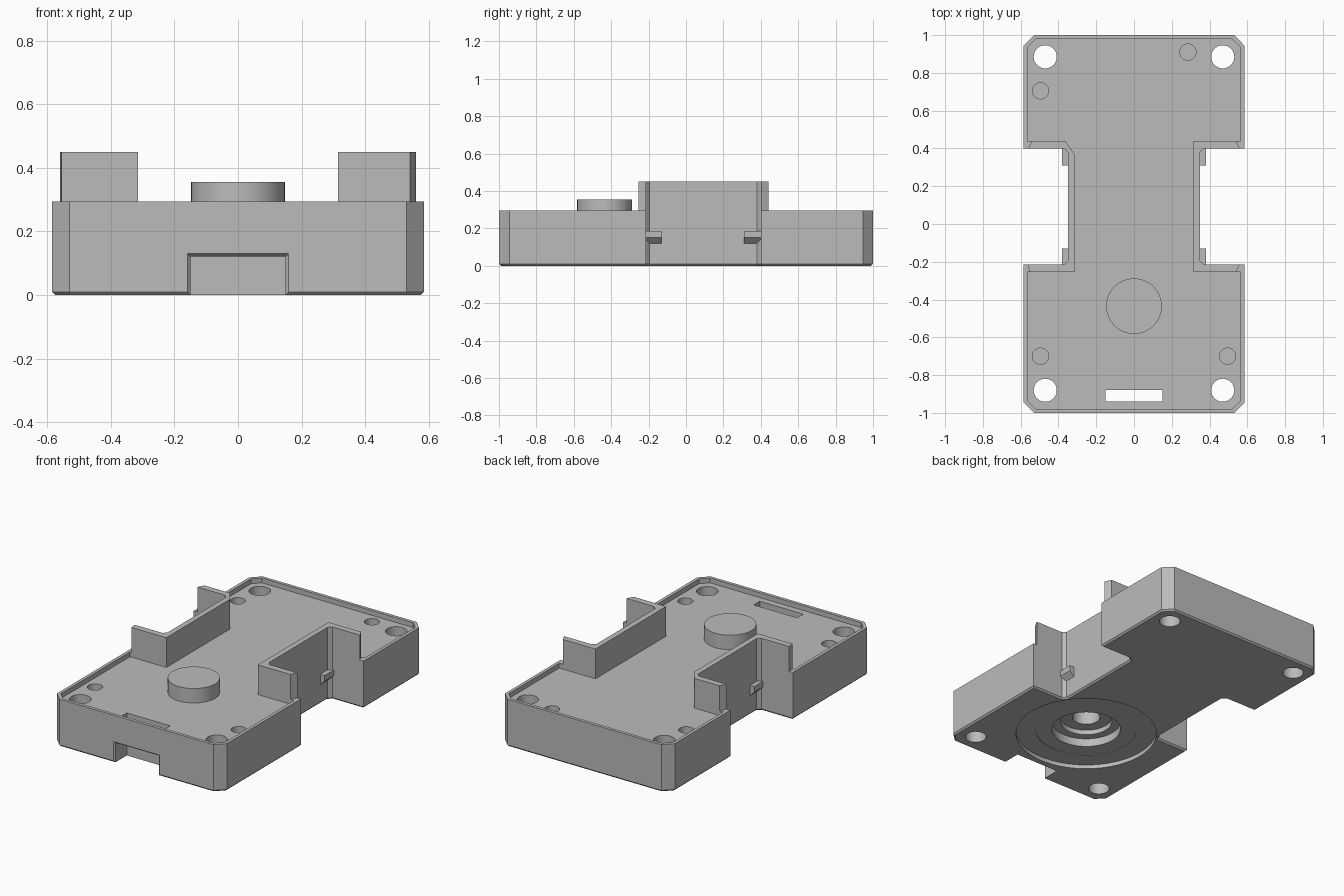
import bpy, bmesh, math

cube = bpy.data.objects.get("Cube")
if cube:
    bpy.data.objects.remove(cube, do_unlink=True)

grey = bpy.data.materials.new("plain_grey")
grey.use_nodes = True
grey.diffuse_color = (0.5, 0.5, 0.5, 1)
grey.node_tree.nodes["Principled BSDF"].inputs["Base Color"].default_value = (0.5, 0.5, 0.5, 1)


def finish(name, bm):
    bmesh.ops.recalc_face_normals(bm, faces=bm.faces)
    me = bpy.data.meshes.new(name)
    bm.to_mesh(me)
    bm.free()
    me.materials.append(grey)
    ob = bpy.data.objects.new(name, me)
    bpy.context.collection.objects.link(ob)
    return ob


def loft(name, rings):
    """Closed solid through matching rings of points."""
    bm = bmesh.new()
    rows = [[bm.verts.new(p) for p in ring] for ring in rings]
    n = len(rows[0])
    for a, b in zip(rows, rows[1:]):
        for i in range(n):
            j = (i + 1) % n
            bm.faces.new((a[i], a[j], b[j], b[i]))
    bm.faces.new(rows[0])
    bm.faces.new(rows[-1])
    return finish(name, bm)


def prism(name, outline, z0, z1):
    return loft(name, [[(x, y, z) for x, y in outline] for z in (z0, z1)])


def box(name, x0, x1, y0, y1, z0, z1):
    return prism(name, [(x0, y0), (x1, y0), (x1, y1), (x0, y1)], z0, z1)


def turned(name, cx, cy, profile, n=64):
    """Solid of revolution from (radius, z) points."""
    ring = [2 * math.pi * i / n for i in range(n)]
    return loft(name, [[(cx + r * math.cos(a), cy + r * math.sin(a), z) for a in ring]
                       for r, z in profile])


def select(ob):
    bpy.ops.object.select_all(action='DESELECT')
    ob.select_set(True)
    bpy.context.view_layer.objects.active = ob


def cut(ob, cutter):
    cutter.hide_render = True
    mod = ob.modifiers.new("cut", 'BOOLEAN')
    mod.operation, mod.solver, mod.object = 'DIFFERENCE', 'EXACT', cutter
    select(ob)
    bpy.ops.object.modifier_apply(modifier=mod.name)
    bpy.data.objects.remove(cutter, do_unlink=True)


RIM, FLOOR, TOP = 0.295, 0.265, 0.45
FRONT, BACK = -0.215, 0.40        # side notch limits
C = 0.02                          # notch corner chamfer

# Main body: H outline with clipped corners and a small bottom chamfer
half = [(0.53, -1), (0.585, -0.945), (0.585, FRONT), (0.35 + C, FRONT), (0.35, FRONT + C),
        (0.35, BACK - C), (0.35 + C, BACK), (0.585, BACK), (0.585, 0.945), (0.53, 1)]
outline = half + [(-x, y) for x, y in reversed(half)]
body = prism("body", outline, 0, RIM)
bm = bmesh.new()
bm.from_mesh(body.data)
low = [e for e in bm.edges if all(v.co.z < 0.001 for v in e.verts)]
bmesh.ops.bevel(bm, geom=low, offset=0.01, segments=1, affect='EDGES')
bm.to_mesh(body.data)
bm.free()

# Shallow tray in the top, leaving the rim and the notch walls
tray = [(0.52, -0.98), (0.565, -0.935), (0.565, -0.255), (0.315, -0.255), (0.315, 0.44),
        (0.565, 0.44), (0.565, 0.935), (0.52, 0.98), (-0.52, 0.98), (-0.565, 0.935),
        (-0.565, 0.44), (-0.365, 0.44), (-0.315, 0.37), (-0.315, -0.255),
        (-0.565, -0.255), (-0.565, -0.935), (-0.52, -0.98)]
cut(body, prism("tray_cutter", tray, FLOOR, 0.6))

# Through holes in the corners and blind pin holes
for x in (-0.47, 0.47):
    for y in (-0.88, 0.885):
        cut(body, turned("hole_cutter", x, y, [(0.061, -0.1), (0.061, 0.5)], 48))
for x, y in ((0.285, 0.91), (-0.495, 0.705), (-0.495, -0.70), (0.495, -0.70)):
    cut(body, turned("pin_cutter", x, y, [(0.043, 0.2), (0.043, 0.5)], 32))

# Stepped round recess underneath
cut(body, turned("recess_cutter", 0, -0.435, [
    (0.41, -0.1), (0.41, 0.025), (0.295, 0.025), (0.295, 0.029), (0.20, 0.029),
    (0.20, 0.08), (0.15, 0.08), (0.15, 0.11), (0.08, 0.11), (0.08, 0.22)]))


# Front opening with flared edge, and the slot above it
def frame(y, w, h):
    return [(-w, y, -0.1), (w, y, -0.1), (w, y, h), (-w, y, h)]


cut(body, loft("opening_cutter", [frame(-1.01, 0.168, 0.138), frame(-0.99, 0.15, 0.122),
                                  frame(-0.88, 0.15, 0.122)]))
cut(body, box("slot_cutter", -0.15, 0.15, -0.94, -0.88, 0.05, 0.5))

# Round boss on the tray floor
boss = turned("round_boss", 0, -0.435, [(0.147, FLOOR - 0.005), (0.147, 0.355)])

# Tall walls around each notch and the wedge clips inside
for side, s in (("left", 1), ("right", -1)):
    inner = [(0.315, 0.44)] if s > 0 else [(0.315, 0.37), (0.365, 0.44)]
    tip = 0.54 if s > 0 else 0.56
    wall = [(0.56, BACK), (0.35 + C, BACK), (0.35, BACK - C), (0.35, FRONT + C),
            (0.35 + C, FRONT), (0.56, FRONT), (tip, -0.255), (0.315, -0.255)]
    if tip == 0.56:
        wall[5:7] = [(0.56, FRONT), (0.555, -0.255)]
    wall += inner + [(0.54, 0.44)]
    prism(side + "_notch_wall", [(s * x, y) for x, y in wall], RIM, TOP)
    wedge = [(0.345, 0.12), (0.35, 0.12), (0.38, 0.15), (0.38, 0.185), (0.345, 0.185)]
    for end, y0, y1 in (("front", FRONT, -0.13), ("back", 0.31, BACK)):
        loft(f"{side}_{end}_clip", [[(s * x, y, z) for x, z in wedge] for y in (y0, y1)])

# Smooth round surfaces, keep hard edges
for ob in (body, boss):
    select(ob)
    bpy.ops.object.shade_smooth_by_angle(angle=math.radians(25))
